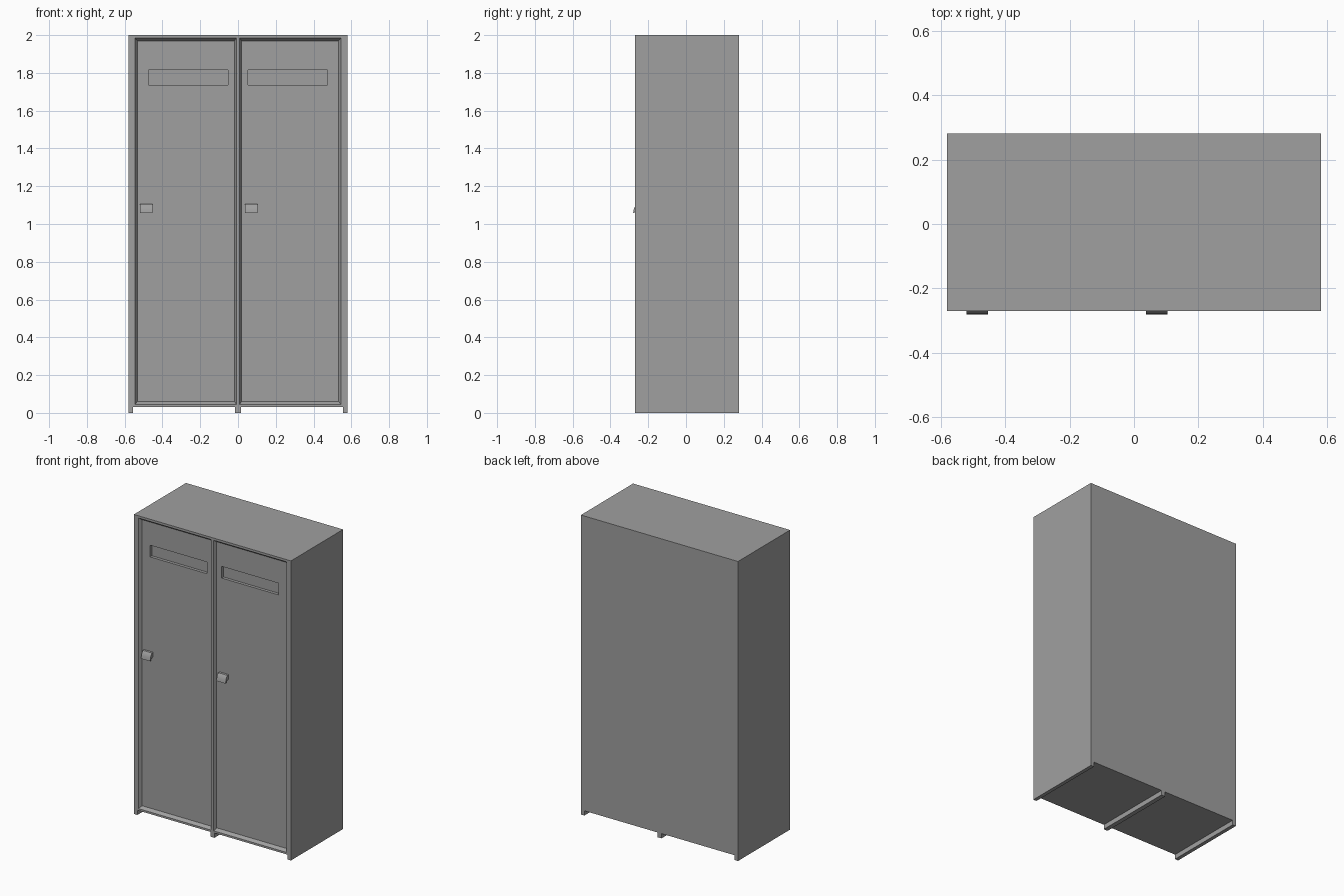
import bpy
import bmesh

if "Cube" in bpy.data.objects:
    bpy.data.objects.remove(bpy.data.objects["Cube"], do_unlink=True)

grey = bpy.data.materials.new("steel grey")
grey.use_nodes = True
colour = (0.35, 0.35, 0.35, 1)
grey.diffuse_color = colour
grey.node_tree.nodes["Principled BSDF"].inputs["Base Color"].default_value = colour

FRONT, BACK, TOP = -0.27, 0.28, 2.0
HALF = 0.58
DOOR_Y = FRONT + 0.02


def loft(name, ring_a, ring_b):
    """Solid between two matching rings of points."""
    bm = bmesh.new()
    a = [bm.verts.new(p) for p in ring_a]
    b = [bm.verts.new(p) for p in ring_b]
    bm.faces.new(a)
    bm.faces.new(b[::-1])
    for i in range(len(a)):
        j = (i + 1) % len(a)
        bm.faces.new((a[i], b[i], b[j], a[j]))
    bmesh.ops.recalc_face_normals(bm, faces=bm.faces)
    mesh = bpy.data.meshes.new(name)
    bm.to_mesh(mesh)
    bm.free()
    mesh.materials.append(grey)
    obj = bpy.data.objects.new(name, mesh)
    bpy.context.collection.objects.link(obj)
    return obj


def rect(x0, x1, z0, z1, y):
    return [(x0, y, z0), (x1, y, z0), (x1, y, z1), (x0, y, z1)]


def box(name, x0, x1, y0, y1, z0, z1):
    return loft(name, rect(x0, x1, z0, z1, y0), rect(x0, x1, z0, z1, y1))


def cut(obj, cutter):
    """Subtract the cutter, then discard it."""
    mod = obj.modifiers.new("cut", "BOOLEAN")
    mod.operation = "DIFFERENCE"
    mod.solver = "EXACT"
    mod.object = cutter
    graph = bpy.context.evaluated_depsgraph_get()
    mesh = bpy.data.meshes.new_from_object(obj.evaluated_get(graph))
    obj.modifiers.clear()
    obj.data = mesh
    bpy.data.objects.remove(cutter, do_unlink=True)


def span(side, inner, outer):
    """Order a pair of distances from the centre as left-to-right x values."""
    return sorted((side * inner, side * outer))


# Cabinet body and the runners it stands on
body = box("cabinet_body", -HALF, HALF, FRONT, BACK, 0.032, TOP)
for name, x0, x1 in (("right_runner", -HALF, -0.555),
                     ("middle_runner", -0.015, 0.015),
                     ("left_runner", 0.555, HALF)):
    box(name, x0, x1, FRONT, BACK, 0, 0.032)

for side, label in ((-1, "right"), (1, "left")):
    # Bevelled opening, with a pocket that holds the door
    d0, d1 = span(side, 0.018, 0.533)
    f0, f1 = span(side, 0.002, 0.557)
    cut(body, loft("opening_cutter", rect(f0, f1, 0.03 + 0.003, 1.997, FRONT - 0.016),
                   rect(d0, d1, 0.06, 1.97, DOOR_Y)))
    cut(body, box("pocket_cutter", d0, d1, DOOR_Y - 0.005, DOOR_Y + 0.03, 0.06, 1.97))

    # Door with a recessed label slot
    door = box(label + "_door", d0, d1, DOOR_Y, DOOR_Y + 0.03, 0.06, 1.97)
    s0, s1 = span(side, 0.053, 0.475)
    cut(door, box("slot_cutter", s0, s1, DOOR_Y - 0.05, DOOR_Y + 0.02, 1.737, 1.815))

    # Curved pull handle near the same edge of each door
    h0 = -0.52 if side < 0 else 0.037
    profile = [(DOOR_Y, 1.107), (-0.261, 1.105), (-0.27, 1.094), (-0.277, 1.077),
               (-0.28, 1.057), (-0.274, 1.057), (-0.268, 1.069), (DOOR_Y, 1.075)]
    handle = loft(label + "_handle", [(h0, y, z) for y, z in profile],
                  [(h0 + 0.067, y, z) for y, z in profile])
    bpy.ops.object.select_all(action="DESELECT")
    handle.select_set(True)
    bpy.context.view_layer.objects.active = handle
    bpy.ops.object.shade_smooth_by_angle()
